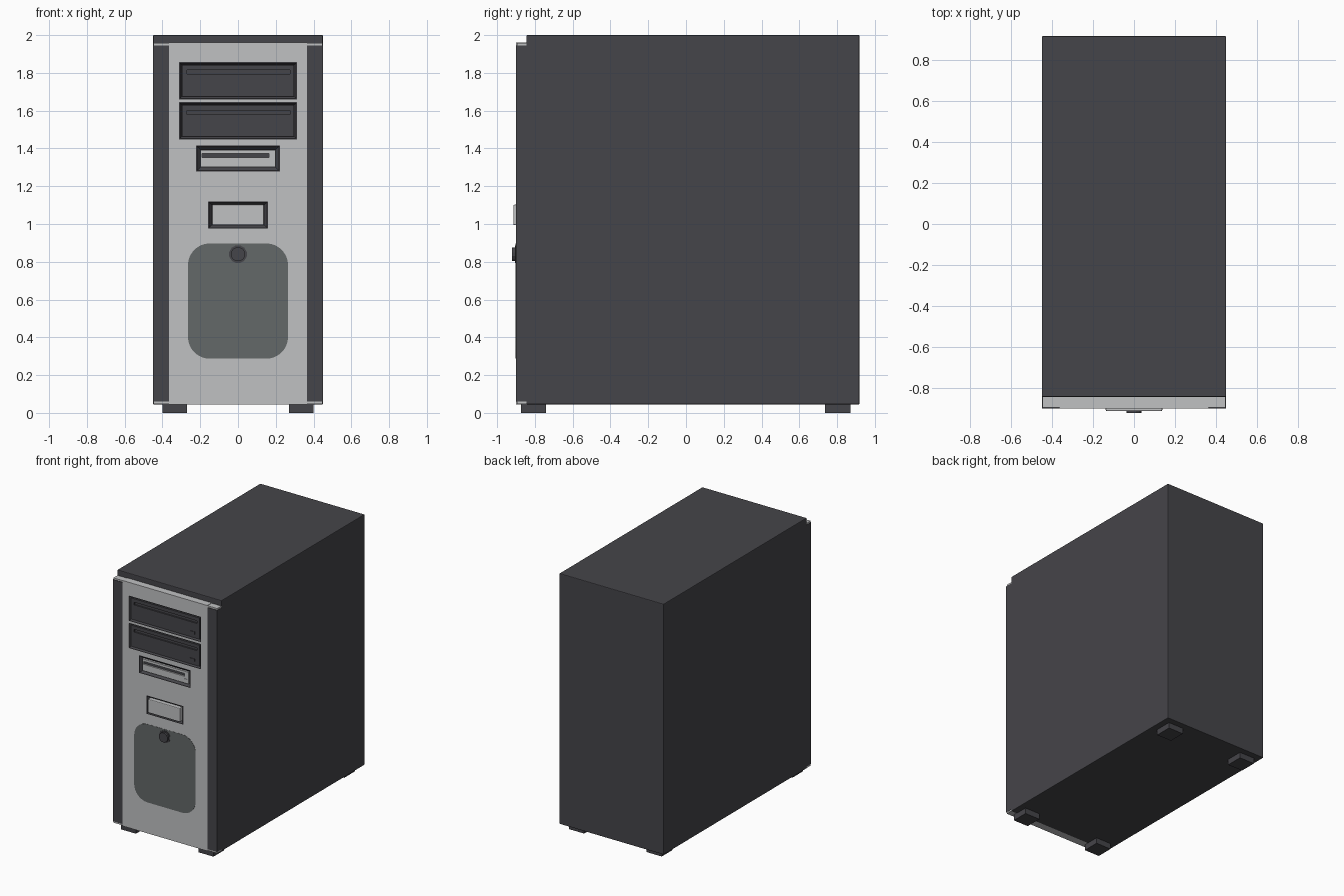
import bpy, bmesh, math
from mathutils import Matrix

if "Cube" in bpy.data.objects:
    bpy.data.objects.remove(bpy.data.objects["Cube"])


def material(name, rgb):
    m = bpy.data.materials.new(name)
    m.diffuse_color = (*rgb, 1)
    m.use_nodes = True
    m.node_tree.nodes["Principled BSDF"].inputs["Base Color"].default_value = m.diffuse_color
    return m


DARK = material("charcoal", (0.060, 0.059, 0.067))
LIGHT = material("silver", (0.53, 0.535, 0.545))
GREY = material("grille grey", (0.125, 0.138, 0.138))
FRONT = -0.90


def finish(name, bm, mat, bevel=0):
    bmesh.ops.recalc_face_normals(bm, faces=bm.faces)
    me = bpy.data.meshes.new(name)
    bm.to_mesh(me)
    bm.free()
    me.materials.append(mat)
    ob = bpy.data.objects.new(name, me)
    bpy.context.collection.objects.link(ob)
    if bevel:
        b = ob.modifiers.new("bevel", "BEVEL")
        b.width, b.segments = bevel, 2
    return ob


def box(name, x, y, z, mat, bevel=0):
    bm = bmesh.new()
    bmesh.ops.create_cube(bm, size=1)
    for v in bm.verts:
        v.co = [a[0] + (c + 0.5) * (a[1] - a[0]) for a, c in zip((x, y, z), v.co)]
    return finish(name, bm, mat, bevel)


def cut(target, x, y, z):
    """Cut a box-shaped recess into the target."""
    cutter = box("cutter", x, y, z, target.data.materials[0])
    m = target.modifiers.new("recess", "BOOLEAN")
    m.operation, m.solver, m.object = "DIFFERENCE", "EXACT", cutter
    bpy.context.view_layer.objects.active = target
    bpy.ops.object.modifier_apply(modifier=m.name)
    bpy.data.objects.remove(cutter)


def sloped_frame(name, x, z, border, depth):
    """Dark rim sloping inwards from the panel surface."""
    bm = bmesh.new()
    rings = []
    for b, y in ((0, FRONT), (0.004, FRONT - 0.001), (border, FRONT + depth)):
        rings.append([bm.verts.new((px, y, pz)) for px, pz in (
            (x[0] + b, z[0] + b), (x[1] - b, z[0] + b),
            (x[1] - b, z[1] - b), (x[0] + b, z[1] - b))])
    for r, s in zip(rings, rings[1:]):
        for i in range(4):
            j = (i + 1) % 4
            bm.faces.new((r[i], r[j], s[j], s[i]))
    bm.faces.new(rings[-1])
    bm.normal_update()
    # keep the open rim facing forwards
    ob = finish(name, bm, DARK)
    if ob.data.polygons[-1].normal.y > 0:
        ob.data.flip_normals()
    return ob


def disc(name, r, z, y0, y1, mat, sides=12):
    bm = bmesh.new()
    bmesh.ops.create_cone(bm, cap_ends=True, segments=sides, radius1=r, radius2=r,
                          depth=y1 - y0,
                          matrix=Matrix.Translation((0, (y0 + y1) / 2, z))
                          @ Matrix.Rotation(math.pi / 2, 4, "X")
                          @ Matrix.Rotation(math.pi / sides, 4, "Z"))
    return finish(name, bm, mat)


# Case, side trims and feet
box("case_body", (-0.45, 0.45), (-0.845, 0.918), (0.045, 2.0), DARK, 0.005)
for s, side in ((-1, "left"), (1, "right")):
    box(side + "_front_trim", sorted((s * 0.365, s * 0.45)), (FRONT, -0.84), (0.06, 1.945), DARK)
    for y, end in (((-0.873, -0.742), "front"), ((0.737, 0.87), "back")):
        box(f"{end}_{side}_foot", sorted((s * 0.27, s * 0.40)), y, (0, 0.06), DARK)

# Silver front panel; its ends show behind the trims
panel = box("front_panel", (-0.365, 0.365), (FRONT, -0.84), (0.045, 1.96), LIGHT)
for s in (-1, 1):
    box("trim_backing", sorted((s * 0.36, s * 0.448)), (-0.896, -0.84), (0.048, 1.957), LIGHT)

# Drive bays: recess, rim, plate, slot and eject button
# name, half width, z range, border, plate material, slot x, slot z, button x, button z
bays = [(f"optical_drive_{i}", 0.312, (1.66 - d, 1.857 - d), 0.016, DARK,
         (-0.27, 0.275), (1.793 - d, 1.814 - d), (0.212, 0.254), (1.703 - d, 1.724 - d))
        for i, d in enumerate((0, 0.212), 1)]
bays.append(("floppy_drive", 0.222, (1.278, 1.416), 0.023, LIGHT,
             (-0.19, 0.165), (1.352, 1.374), (0.16, 0.188), (1.31, 1.336)))
for name, w, z, b, mat, sx, sz, bx, bz in bays:
    cut(panel, (-w, w), (-1, -0.86), z)
    sloped_frame(name + "_rim", (-w, w), z, b, 0.02)
    plate = box(name + "_plate", (-w + b, w - b), (-0.895, -0.87), (z[0] + b, z[1] - b), mat)
    cut(plate, sx, (-1, -0.882), sz)
    box(name + "_slot", sx, (-0.884, -0.875), sz, DARK)
    box(name + "_eject_button", bx, (-0.899, -0.89), bz, mat)

# Power button in its rim
cut(panel, (-0.158, 0.158), (-1, -0.86), (0.976, 1.12))
sloped_frame("power_button_rim", (-0.158, 0.158), (0.976, 1.12), 0.02, 0.02)
box("power_button", (-0.138, 0.138), (-0.914, -0.87), (0.994, 1.102), LIGHT, 0.006)

# Rounded grille plate
bm = bmesh.new()
r = 0.115
outline = []
for cx, cz, a0 in ((1, 1, 0), (-1, 1, 90), (-1, -1, 180), (1, -1, 270)):
    for k in range(9):
        a = math.radians(a0 + k * 90 / 8)
        outline.append(bm.verts.new((cx * (0.265 - r) + r * math.cos(a), FRONT - 0.0015,
                                     0.592 + cz * (0.305 - r) + r * math.sin(a))))
face = bm.faces.new(outline)
ext = bmesh.ops.extrude_face_region(bm, geom=[face])
for v in ext["geom"]:
    if isinstance(v, bmesh.types.BMVert):
        v.co.y += 0.004
finish("grille_plate", bm, GREY)

# Lock with collar
disc("lock_collar", 0.048, 0.84, -0.906, -0.88, DARK)
disc("lock_knob", 0.038, 0.84, -0.922, -0.88, DARK)
